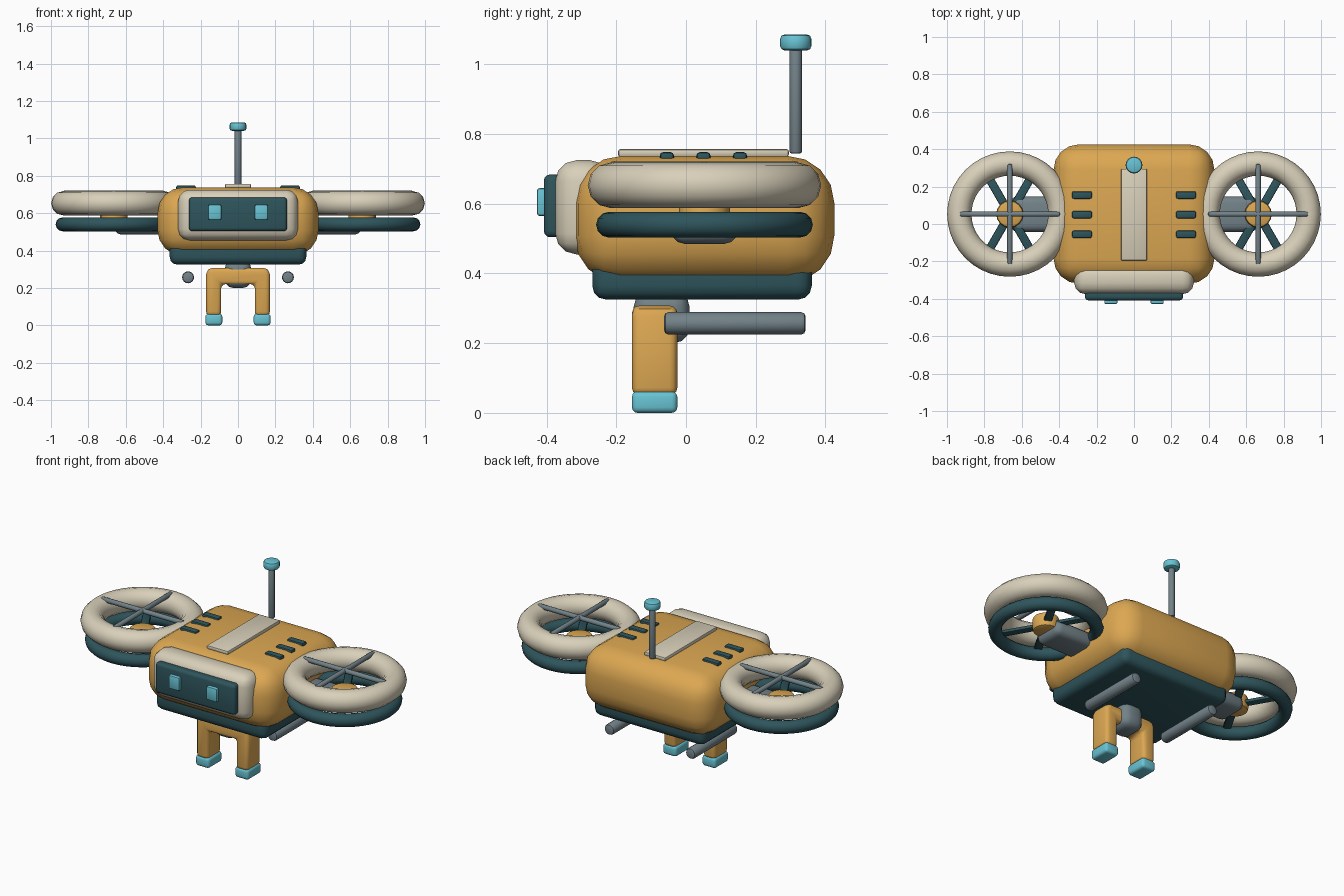
import bpy, bmesh, math
from mathutils import Matrix, Vector

cube = bpy.data.objects.get("Cube")
if cube:
    bpy.data.objects.remove(cube, do_unlink=True)


def material(name, rgb):
    m = bpy.data.materials.new(name)
    m.use_nodes = True
    m.diffuse_color = (*rgb, 1)
    m.node_tree.nodes["Principled BSDF"].inputs["Base Color"].default_value = (*rgb, 1)
    return m


ORANGE = material("warm_orange", (0.72, 0.39, 0.085))
CREAM = material("cream", (0.69, 0.63, 0.49))
TEAL = material("dark_teal", (0.027, 0.09, 0.107))
CYAN = material("light_cyan", (0.14, 0.55, 0.66))
GREY = material("slate_grey", (0.17, 0.225, 0.25))


def finish(name, bm, mat, loc=(0, 0, 0), bevel=0, segments=3):
    """Bevel the sharp edges, then turn the bmesh into a smooth shaded object."""
    if bevel:
        sharp = [e for e in bm.edges if e.calc_face_angle(0) > math.radians(50)]
        bmesh.ops.bevel(bm, geom=sharp, offset=bevel, segments=segments,
                        profile=0.5, affect='EDGES', clamp_overlap=True)
    bmesh.ops.recalc_face_normals(bm, faces=bm.faces)
    mesh = bpy.data.meshes.new(name)
    bm.to_mesh(mesh)
    bm.free()
    mesh.materials.append(mat)
    ob = bpy.data.objects.new(name, mesh)
    ob.location = loc
    bpy.context.collection.objects.link(ob)
    bpy.ops.object.select_all(action='DESELECT')
    ob.select_set(True)
    bpy.context.view_layer.objects.active = ob
    bpy.ops.object.shade_smooth_by_angle(angle=math.radians(40))
    return ob


def box(name, loc, size, mat, bevel, segments=3, turn=0):
    bm = bmesh.new()
    bmesh.ops.create_cube(bm, size=1)
    bmesh.ops.scale(bm, vec=size, verts=bm.verts)
    ob = finish(name, bm, mat, loc, bevel, segments)
    ob.rotation_euler.z = turn
    return ob


def rod(name, loc, radius, length, mat, bevel, axis='Z', sides=16):
    turn = {'Z': Matrix(), 'X': Matrix.Rotation(math.pi / 2, 4, 'Y'),
            'Y': Matrix.Rotation(math.pi / 2, 4, 'X')}[axis]
    bm = bmesh.new()
    bmesh.ops.create_cone(bm, cap_ends=True, segments=sides, radius1=radius,
                          radius2=radius, depth=length, matrix=turn)
    return finish(name, bm, mat, loc, bevel, 2)


def ring(name, loc, major, minor, mat):
    bpy.ops.mesh.primitive_torus_add(location=loc, major_radius=major, minor_radius=minor,
                                     major_segments=40, minor_segments=12)
    ob = bpy.context.object
    ob.name = name
    ob.data.materials.append(mat)
    bpy.ops.object.shade_smooth_by_angle(angle=math.radians(40))


MID_Y = 0.053

# Hull and belly
box("hull", (0, MID_Y, 0.555), (0.86, 0.745, 0.365), ORANGE, 0.135, 4)
box("belly_plate", (0, 0.046, 0.39), (0.73, 0.63, 0.13), TEAL, 0.04)

# Face
box("face_frame", (0, -0.295, 0.59), (0.64, 0.16, 0.27), CREAM, 0.06)
box("visor", (0, -0.38, 0.594), (0.525, 0.056, 0.18), TEAL, 0.018)

# Top stripe and antenna
box("top_stripe", (0, 0.05, 0.746), (0.14, 0.49, 0.022), CREAM, 0.007, 2)
rod("antenna_mast", (0, 0.315, 0.9), 0.0175, 0.31, GREY, 0.004)
rod("antenna_tip", (0, 0.315, 1.063), 0.045, 0.046, CYAN, 0.013)

# Landing arch: one outline extruded in depth
half = [(0.17, 0.05), (0.17, 0.275), (0.16, 0.298), (0.137, 0.308)]
inner = [(0.09, 0.22), (0.09, 0.05)]
right_side = inner[::-1] + half
outline = right_side + [(-x, z) for x, z in reversed(right_side)]
# order: up the right leg, across the top, down the left leg, back under the bar
outline = half + [(-x, z) for x, z in reversed(half)]
outline += [(-x, z) for x, z in reversed(inner)] + inner
bm = bmesh.new()
face = bm.faces.new([bm.verts.new((x, -0.155, z)) for x, z in outline])
moved = bmesh.ops.extrude_face_region(bm, geom=[face])["geom"]
bmesh.ops.translate(bm, vec=Vector((0, 0.13, 0)),
                    verts=[v for v in moved if isinstance(v, bmesh.types.BMVert)])
finish("landing_arch", bm, ORANGE, bevel=0.022)
box("arch_mount", (0, -0.07, 0.275), (0.14, 0.16, 0.15), GREY, 0.045)

for s, side in ((1, "left"), (-1, "right")):
    # Eyes, vents, feet and skids
    box(f"{side}_eye", (s * 0.124, -0.412, 0.605), (0.07, 0.032, 0.08), CYAN, 0.008, 2)
    for i in (-1, 0, 1):
        box(f"{side}_vent_{i + 2}", (s * 0.278, MID_Y - 0.003 + i * 0.105, 0.734),
            (0.106, 0.04, 0.028), TEAL, 0.009, 2)
    box(f"{side}_foot", (s * 0.129, -0.09, 0.031), (0.09, 0.13, 0.062), CYAN, 0.016)
    rod(f"{side}_skid", (s * 0.267, 0.14, 0.257), 0.032, 0.406, GREY, 0.012, 'Y')

    # Rotor pod
    x = s * 0.664
    box(f"{side}_rotor_arm", (s * 0.5, MID_Y, 0.53), (0.32, 0.19, 0.09), GREY, 0.038)
    ring(f"{side}_upper_ring", (x, MID_Y, 0.653), 0.27, 0.065, CREAM)
    ring(f"{side}_lower_ring", (x, MID_Y, 0.54), 0.274, 0.037, TEAL)
    rod(f"{side}_rotor_hub", (x, MID_Y, 0.565), 0.073, 0.085, ORANGE, 0.015)
    for i, angle in enumerate((60, -60)):
        box(f"{side}_blade_{i + 1}", (x, MID_Y, 0.56), (0.52, 0.045, 0.02), TEAL, 0.006, 2,
            math.radians(angle))
    for axis in "XY":
        rod(f"{side}_guard_bar_{axis.lower()}", (x, MID_Y, 0.708), 0.014, 0.535, GREY,
            0.004, axis, 12)
